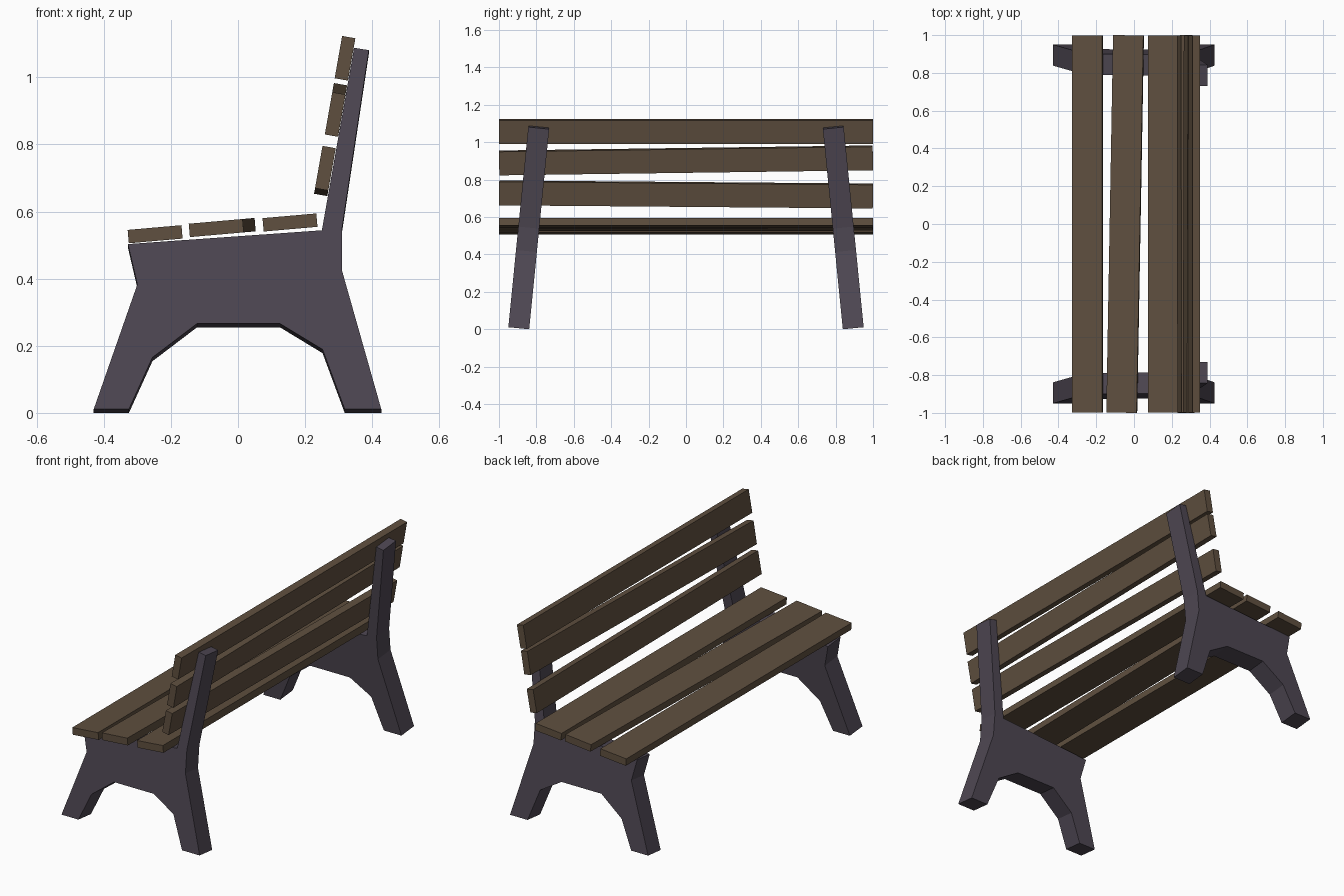
import bpy, bmesh, math
from mathutils import Matrix, Vector

if "Cube" in bpy.data.objects:
    bpy.data.objects.remove(bpy.data.objects["Cube"])


def material(name, color):
    m = bpy.data.materials.new(name)
    m.diffuse_color = (*color, 1)
    m.use_nodes = True
    m.node_tree.nodes["Principled BSDF"].inputs["Base Color"].default_value = m.diffuse_color
    return m


wood = material("brown wood", (0.115, 0.079, 0.050))
iron = material("dark purple grey", (0.076, 0.063, 0.085))


def finish(bm, name, mat):
    bmesh.ops.recalc_face_normals(bm, faces=bm.faces)
    mesh = bpy.data.meshes.new(name)
    bm.to_mesh(mesh)
    bm.free()
    mesh.materials.append(mat)
    ob = bpy.data.objects.new(name, mesh)
    bpy.context.collection.objects.link(ob)


def slat(name, x, z, width, tilt, spin):
    """Plank along y, tilted about y and slightly skewed in its own plane."""
    bm = bmesh.new()
    bmesh.ops.create_cube(bm, size=1)
    bm.transform(Matrix.Translation((x, 0, z))
                 @ Matrix.Rotation(math.radians(-tilt), 4, 'Y')
                 @ Matrix.Rotation(spin, 4, 'Z')
                 @ Matrix.Diagonal((width, 1.998, 0.04, 1)))
    finish(bm, name, wood)


# Side frame outline (x, z) seen from the front
outline = [(-0.43, 0.012), (-0.325, 0.012), (-0.255, 0.166), (-0.122, 0.267),
           (0.125, 0.267), (0.252, 0.19), (0.318, 0.012), (0.427, 0.012),
           (0.31, 0.425), (0.31, 0.55), (0.39, 1.082), (0.346, 1.089),
           (0.25, 0.545), (-0.328, 0.504), (-0.30, 0.384)]
LEAN = math.radians(5.7)


def side_frame(name, side):
    """Thick plate leaning inwards towards its top."""
    up = Vector((0, -side * math.sin(LEAN), math.cos(LEAN)))
    inward = Vector((0, -side * math.cos(LEAN), -math.sin(LEAN)))
    base = Vector((0, side * 0.95, 0.0112))
    bm = bmesh.new()
    verts = [bm.verts.new(base + Vector((x, 0, 0))
                          + up * ((z - 0.012) / math.cos(LEAN)))
             for x, z in outline]
    face = bm.faces.new(verts)
    ext = bmesh.ops.extrude_face_region(bm, geom=[face], use_keep_orig=True)
    bmesh.ops.translate(bm, vec=inward * 0.112,
                        verts=[v for v in ext["geom"]
                               if isinstance(v, bmesh.types.BMVert)])
    finish(bm, name, iron)


# Two mirrored side frames
side_frame("side_frame_front", -1)
side_frame("side_frame_back", 1)

# Seat planks
for i, (x, z, spin) in enumerate([(-0.247, 0.5325, 0), (-0.047, 0.5525, -0.0180),
                                  (0.155, 0.5675, 0)]):
    slat(f"seat_slat_{i + 1}", x, z, 0.161, 5, spin)

# Backrest planks
for i, (x, z, spin) in enumerate([(0.259, 0.721, 0.0085), (0.292, 0.903, -0.0138),
                                  (0.319, 1.057, 0)]):
    slat(f"backrest_slat_{i + 1}", x, z, 0.128, 80, spin)
